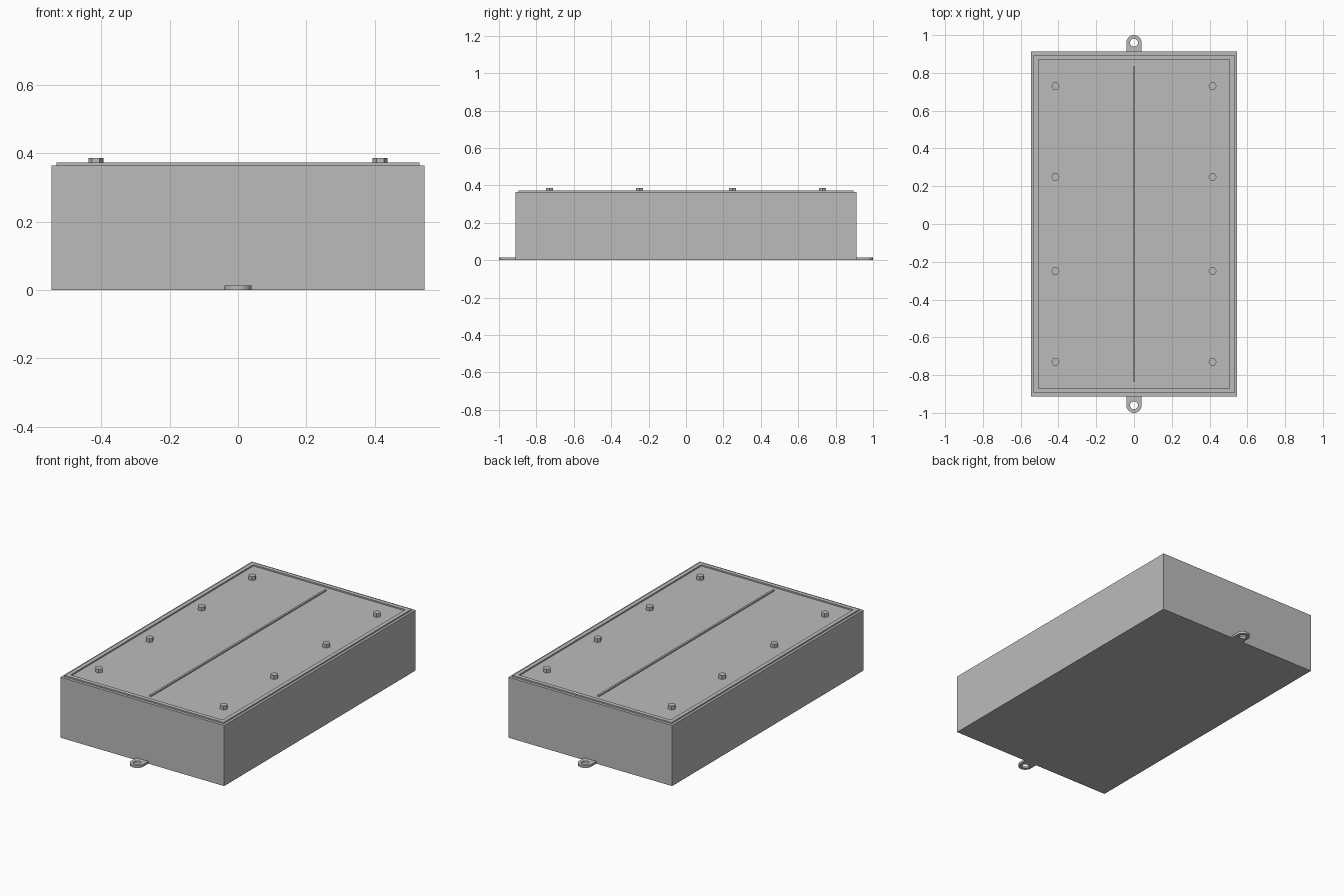
import bpy, bmesh, math

cube = bpy.data.objects.get("Cube")
if cube:
    bpy.data.objects.remove(cube, do_unlink=True)

W, D, H = 0.546, 0.912, 0.365      # half width, half depth, body height
TOP = 0.373                        # top of the rim and rib

steel = bpy.data.materials.new("grey_steel")
steel.use_nodes = True
grey = (0.5, 0.5, 0.5, 1)
steel.diffuse_color = grey
steel.node_tree.nodes["Principled BSDF"].inputs["Base Color"].default_value = grey


def finish(name, bm):
    bmesh.ops.recalc_face_normals(bm, faces=bm.faces[:])
    mesh = bpy.data.meshes.new(name)
    bm.to_mesh(mesh)
    bm.free()
    mesh.materials.append(steel)
    obj = bpy.data.objects.new(name, mesh)
    bpy.context.collection.objects.link(obj)
    return obj


def box(name, hx, hy, z0, z1):
    bm = bmesh.new()
    bmesh.ops.create_cube(bm, size=1)
    for v in bm.verts:
        v.co = (v.co.x * 2 * hx, v.co.y * 2 * hy, z1 if v.co.z > 0 else z0)
    return finish(name, bm)


def ring(name, outer, inner, z0, z1):
    """Solid band between two matching closed outlines."""
    bm = bmesh.new()
    loops = [[bm.verts.new((x, y, z)) for x, y in outline]
             for outline, z in ((outer, z0), (outer, z1), (inner, z1), (inner, z0))]
    n = len(outer)
    for k in range(4):
        a, b = loops[k], loops[(k + 1) % 4]
        for i in range(n):
            j = (i + 1) % n
            bm.faces.new((a[i], a[j], b[j], b[i]))
    return finish(name, bm)


def rectangle(hx, hy):
    return [(-hx, -hy), (hx, -hy), (hx, hy), (-hx, hy)]


# Enclosure body, raised rim around the lid and centre rib
box("body", W, D, 0, H)
ring("lid_rim", rectangle(W - 0.015, D - 0.017), rectangle(W - 0.04, D - 0.042), H - 0.002, TOP)
box("centre_rib", 0.006, 0.835, H - 0.002, TOP)

# Hexagonal bolts in two rows
for side, sx in (("right", -1), ("left", 1)):
    for i, y in enumerate((-0.73, -0.248, 0.248, 0.73)):
        bm = bmesh.new()
        bmesh.ops.create_cone(bm, cap_ends=True, segments=6, radius1=0.022,
                              radius2=0.022, depth=0.024)
        bolt = finish(f"{side}_bolt_{i + 1}", bm)
        bolt.location = (sx * 0.416, y, 0.375)
        # points of the hexagon lie along x
        bolt.rotation_euler.z = math.radians(30)

# Mounting tabs with a round end and a screw hole
N, R, HOLE, CY = 32, 0.04, 0.021, 0.96
angles = [2 * math.pi * i / N for i in range(N)]
for name, s in (("back_tab", 1), ("front_tab", -1)):
    outer, inner = [], []
    for a in angles:
        c, t = math.cos(a), math.sin(a)
        if t >= -1e-6:
            x, y = R * c, R * t
        else:                       # square root of the tab, sunk into the body
            k = 1 / max(abs(c), abs(t))
            x, y = R * c * k, (CY - D + 0.005) * t * k
        outer.append((x, s * (CY + y)))
        inner.append((HOLE * c, s * (CY + HOLE * t)))
    tab = ring(name, outer, inner, 0, 0.014)
    bpy.context.view_layer.objects.active = tab
    bpy.ops.object.select_all(action="DESELECT")
    tab.select_set(True)
    bpy.ops.object.shade_smooth_by_angle(angle=math.radians(30))
